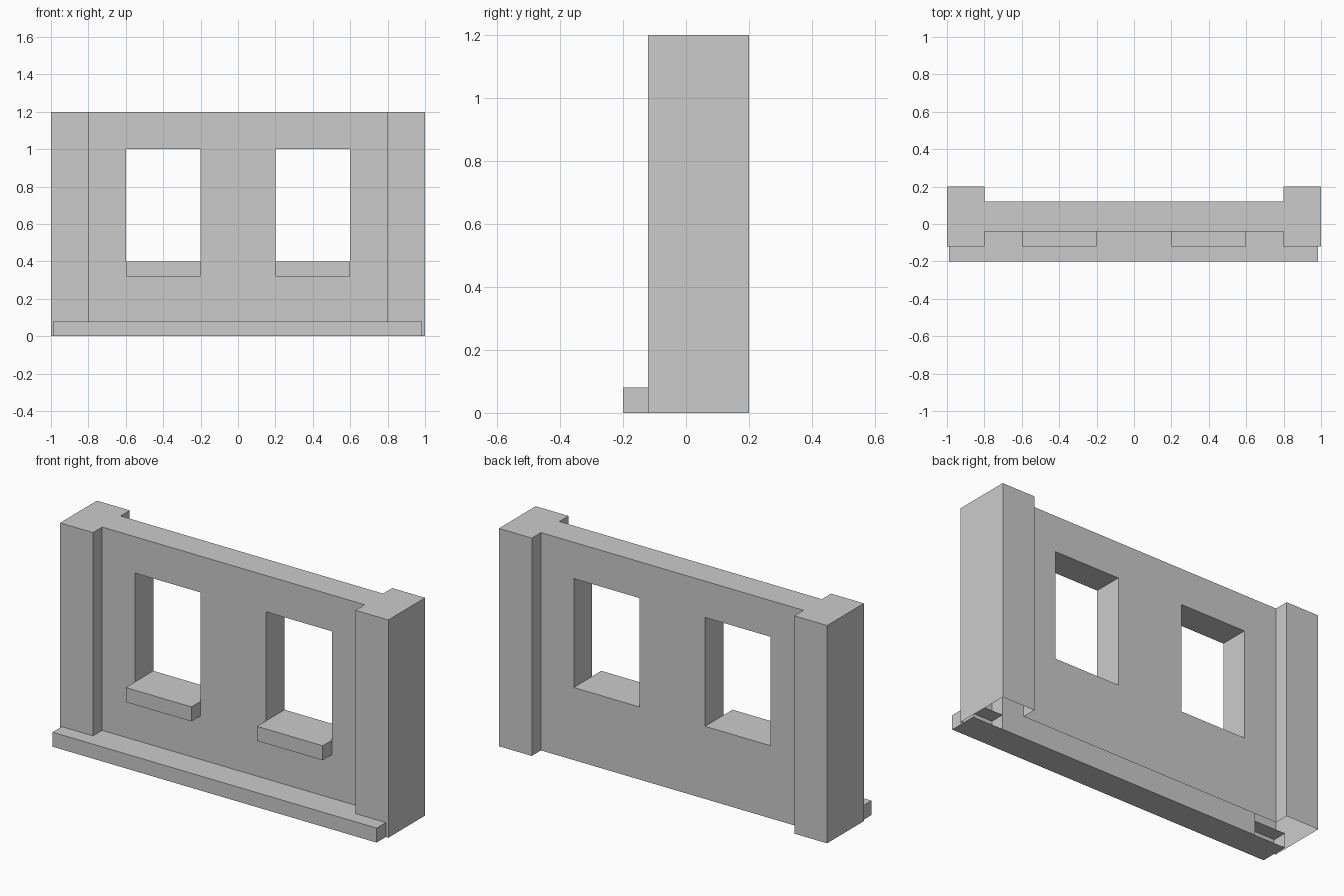
import bpy, bmesh

if "Cube" in bpy.data.objects:
    bpy.data.objects.remove(bpy.data.objects["Cube"])


def add_object(name, bm):
    mesh = bpy.data.meshes.new(name)
    bm.to_mesh(mesh)
    bm.free()
    obj = bpy.data.objects.new(name, mesh)
    bpy.context.collection.objects.link(obj)
    return obj


def delete_facing(bm, test):
    faces = [f for f in bm.faces if test(f)]
    bmesh.ops.delete(bm, geom=faces, context='FACES')


def box(name, x, y, z, open_back=False):
    bm = bmesh.new()
    bmesh.ops.create_cube(bm, size=1)
    for v in bm.verts:
        for i, (lo, hi) in enumerate((x, y, z)):
            v.co[i] = hi if v.co[i] > 0 else lo
    bm.normal_update()
    if open_back:
        delete_facing(bm, lambda f: f.normal.y > 0.9)
    return add_object(name, bm)


# Wall with end pillars: one mirrored plan outline, extruded upwards
right = [(0.8, -0.04), (0.8, -0.12), (1.0, -0.12), (1.0, 0.2), (0.8, 0.2), (0.8, 0.12)]
outline = right + [(-x, y) for x, y in reversed(right)]
bm = bmesh.new()
base = bm.faces.new([bm.verts.new((x, y, 0)) for x, y in outline])
grown = bmesh.ops.extrude_face_region(bm, geom=[base], use_keep_orig=True)["geom"]
for v in grown:
    if isinstance(v, bmesh.types.BMVert):
        v.co.z = 1.2
bmesh.ops.recalc_face_normals(bm, faces=bm.faces[:])
wall = add_object("wall_with_pillars", bm)

# Window openings and sills
cutters = []
for side, (x0, x1) in (("left", (-0.6, -0.2)), ("right", (0.2, 0.6))):
    cutter = box(side + "_window_cutter", (x0, x1), (-0.3, 0.3), (0.4, 1.0))
    cutter.hide_render = True
    mod = wall.modifiers.new(side + "_window", 'BOOLEAN')
    mod.operation = 'DIFFERENCE'
    mod.solver = 'EXACT'
    mod.object = cutter
    cutters.append(cutter)
    box(side + "_window_sill", (x0, x1), (-0.12, -0.04), (0.32, 0.4), open_back=True)

# Apply the openings, then leave the underside of the wall open
bpy.context.view_layer.update()
bm = bmesh.new()
bm.from_object(wall, bpy.context.evaluated_depsgraph_get())
delete_facing(bm, lambda f: f.calc_center_median().z < 0.001)
wall.modifiers.clear()
bm.to_mesh(wall.data)
bm.free()
for cutter in cutters:
    bpy.data.objects.remove(cutter)

# Plinth strip along the front
box("front_plinth", (-0.99, 0.985), (-0.2, -0.04), (0, 0.08), open_back=True)
